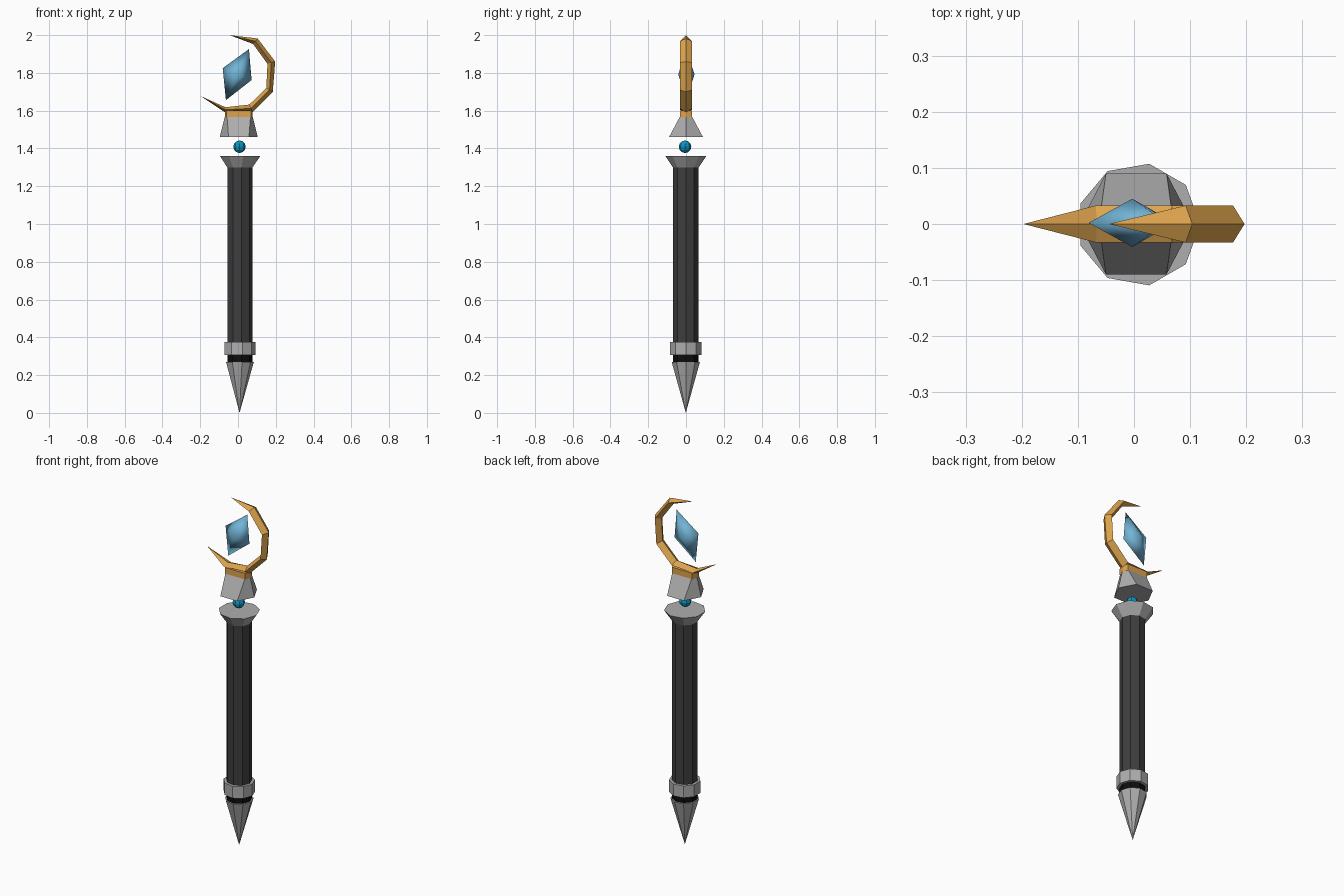
import bpy, bmesh, math

if "Cube" in bpy.data.objects:
    bpy.data.objects.remove(bpy.data.objects["Cube"])

def mat(name, r, g, b):
    m = bpy.data.materials.new(name)
    m.diffuse_color = (r, g, b, 1)
    m.use_nodes = True
    m.node_tree.nodes["Principled BSDF"].inputs["Base Color"].default_value = m.diffuse_color
    return m

SILVER = mat("silver", 0.42, 0.42, 0.42)
DARK = mat("dark grip", 0.048, 0.048, 0.05)
BLACK = mat("black", 0.004, 0.004, 0.004)
GOLD = mat("gold", 0.73, 0.37, 0.075)
CRYSTAL = mat("pale blue crystal", 0.17, 0.46, 0.68)
ORB = mat("deep blue", 0.004, 0.31, 0.56)
CX, CY = 0.008, -0.001          # axis of the turned parts

def finish(name, bm, material):
    bmesh.ops.remove_doubles(bm, verts=bm.verts, dist=1e-5)
    bmesh.ops.recalc_face_normals(bm, faces=bm.faces)
    me = bpy.data.meshes.new(name)
    bm.to_mesh(me)
    bm.free()
    me.materials.append(material)
    ob = bpy.data.objects.new(name, me)
    bpy.context.collection.objects.link(ob)
    return ob

def loft(name, rings, material):
    """Skin equal-length rings of points; cap both ends (single-point rings are repeated points)."""
    bm = bmesh.new()
    vs = [[bm.verts.new(p) for p in ring] for ring in rings]
    n = len(rings[0])
    for a, b in zip(vs, vs[1:]):
        for i in range(n):
            j = (i + 1) % n
            bm.faces.new((a[i], a[j], b[j], b[i]))
    for ring, pts in ((vs[0], rings[0]), (vs[-1], rings[-1])):
        if len(set(pts)) > 2:
            bm.faces.new(ring)
    bmesh.ops.dissolve_degenerate(bm, dist=1e-5, edges=bm.edges)
    return finish(name, bm, material)

def turned(name, profile, material, sides=9):
    """Stack of nine-sided rings from (radius, z) pairs."""
    rings = [[(CX + r * math.cos(2 * math.pi * i / sides),
               CY + r * math.sin(2 * math.pi * i / sides), z) for i in range(sides)]
             for r, z in profile]
    return loft(name, rings, material)

def hexring(xr, xs, ys, z, cx=0.004):
    return [(cx + xr, 0, z), (cx + xs, ys, z), (cx - xs, ys, z),
            (cx - xr, 0, z), (cx - xs, -ys, z), (cx + xs, -ys, z)]

# Turned shaft parts
turned("bottom_spike", [(0, 0), (0.076, 0.27)], SILVER)
turned("black_neck", [(0.068, 0.268), (0.068, 0.315)], BLACK)
turned("lower_collar", [(0.084, 0.307), (0.084, 0.376)], SILVER)
turned("shaft", [(0.068, 0.315), (0.068, 1.30)], DARK)
turned("upper_cup", [(0.066, 1.295), (0.110, 1.36)], SILVER)

# Floating orb
bm = bmesh.new()
bmesh.ops.create_uvsphere(bm, u_segments=8, v_segments=6, radius=0.033)
bmesh.ops.translate(bm, verts=bm.verts, vec=(CX, -0.005, 1.409))
finish("floating_orb", bm, ORB)

# Head base and the gold foot above it
loft("head_base", [hexring(0.101, 0.054, 0.09, 1.46),
                   hexring(0.074, 0.062, 0.033, 1.567)], SILVER)
loft("crescent_foot", [hexring(0.074, 0.064, 0.033, 1.565),
                       hexring(0.074, 0.064, 0.033, 1.602)], GOLD)

# Crescent: diamond section, outer and inner ridge (x, z) per station
stations = [((-0.197, 1.677), (-0.197, 1.677)),
            ((-0.070, 1.592), (-0.066, 1.618)),
            ((0.077, 1.592), (0.060, 1.632)),
            ((0.184, 1.700), (0.150, 1.720)),
            ((0.197, 1.860), (0.156, 1.848)),
            ((0.104, 1.982), (0.080, 1.953)),
            ((-0.045, 2.0), (-0.045, 2.0))]
rings = []
for (ox, oz), (ix, iz) in stations:
    w = 0.033 if ox != ix else 0.0
    mx, mz = (ox + ix) / 2, (oz + iz) / 2
    rings.append([(ox, 0, oz), (mx, w, mz), (ix, 0, iz), (mx, -w, mz)])
loft("crescent", rings, GOLD)

# Floating crystal: skewed double pyramid, smooth shaded
bm = bmesh.new()
rim = [bm.verts.new((x, 0.002, z)) for x, z in
       ((0.058, 1.926), (0.072, 1.762), (-0.064, 1.656), (-0.081, 1.825))]
for y in (-0.041, 0.045):
    apex = bm.verts.new((-0.003, y, 1.792))
    for i in range(4):
        bm.faces.new((rim[i], rim[(i + 1) % 4], apex)).smooth = True
finish("crystal", bm, CRYSTAL)
